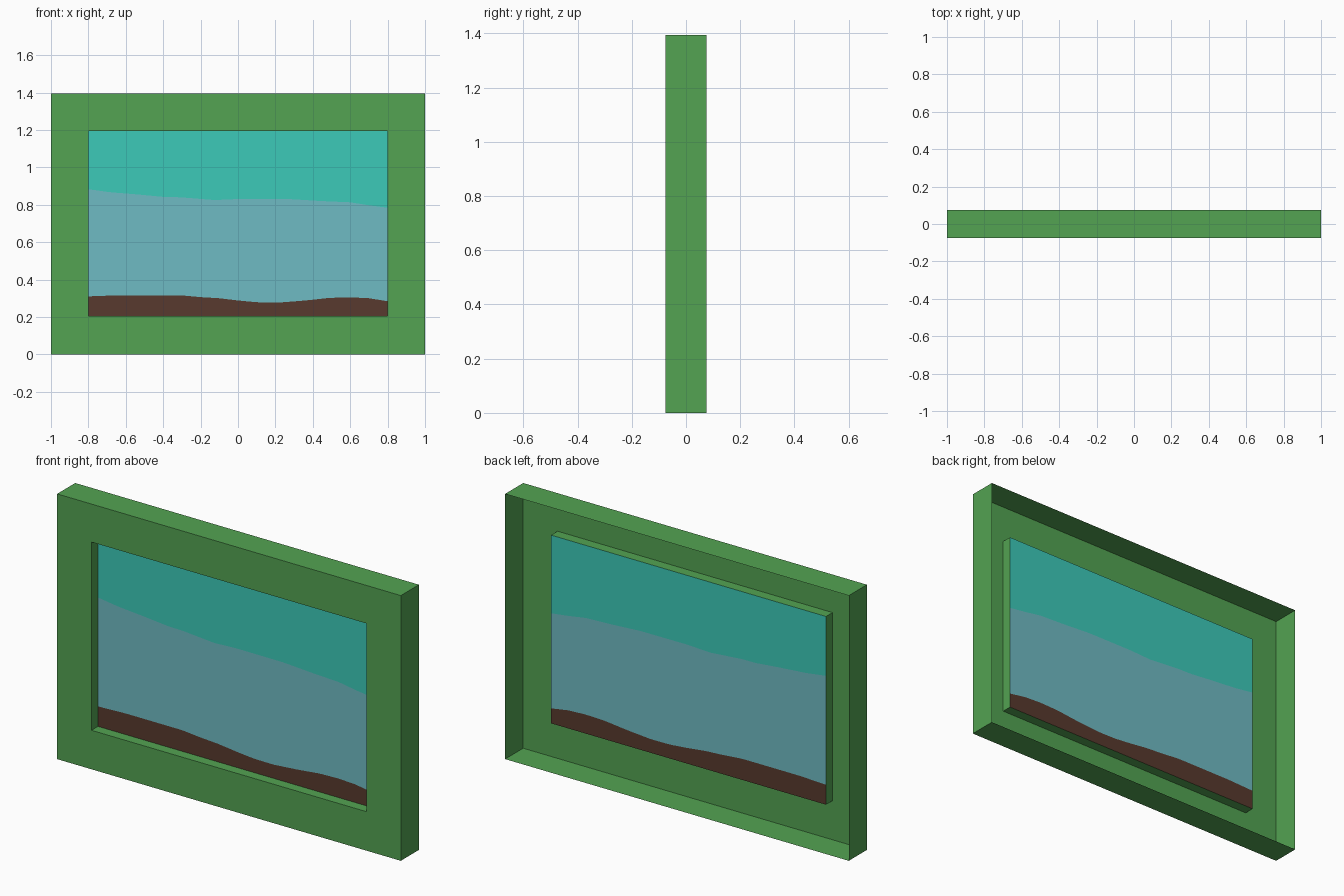
import bpy, bmesh

if "Cube" in bpy.data.objects:
    bpy.data.objects.remove(bpy.data.objects["Cube"])


def material(name, srgb):
    lin = [((c / 255 + 0.055) / 1.055) ** 2.4 for c in srgb]
    m = bpy.data.materials.new(name)
    m.diffuse_color = (*lin, 1)
    m.use_nodes = True
    m.node_tree.nodes["Principled BSDF"].inputs["Base Color"].default_value = m.diffuse_color
    return m


green = material("frame green", (83, 163, 82))
teal = material("sky teal", (60, 202, 185))
blue = material("haze blue", (111, 187, 196))
brown = material("earth brown", (88, 58, 46))


def finish(name, bm, mats):
    me = bpy.data.meshes.new(name)
    bm.to_mesh(me)
    bm.free()
    for m in mats:
        me.materials.append(m)
    ob = bpy.data.objects.new(name, me)
    bpy.context.collection.objects.link(ob)
    return ob


H = 1.395                       # frame height
Z0, Z1 = 0.205, 1.195           # opening
FRONT, BACK, PIC = -0.075, 0.075, -0.021

# Hollow frame: outer walls, front face and recess walls swept as a sheet, open at the back
bm = bmesh.new()


def ring(x, lo, hi, y):
    return [bm.verts.new(p) for p in
            ((-x, y, lo), (x, y, lo), (x, y, hi), (-x, y, hi))]


rings = [ring(1, 0, H, BACK), ring(1, 0, H, FRONT),
         ring(0.8, Z0, Z1, FRONT), ring(0.8, Z0, Z1, PIC)]
for a, b in zip(rings, rings[1:]):
    for i in range(4):
        j = (i + 1) % 4
        bm.faces.new((a[i], b[i], b[j], a[j]))
bm.normal_update()
# front face must look towards -y
if any(f.normal.y > 0.5 for f in bm.faces):
    bmesh.ops.reverse_faces(bm, faces=bm.faces[:])
finish("frame", bm, [green])

# Picture sheet: three bands with wavy borders
ground = [(-.8, .31), (-.64, .316), (-.31, .316), (-.2, .306), (-.1, .3), (.01, .287),
          (.11, .278), (.22, .277), (.36, .288), (.49, .302), (.6, .305), (.7, .3), (.8, .284)]
haze = [(-.8, .883), (-.685, .867), (-.525, .854), (-.39, .841), (-.31, .84), (-.125, .825),
        (.01, .831), (.28, .83), (.44, .82), (.6, .813), (.7, .797), (.8, .784)]


def height(line, x):
    for (xa, za), (xb, zb) in zip(line, line[1:]):
        if x <= xb:
            return za + (zb - za) * (x - xa) / (xb - xa)
    return line[-1][1]


bm = bmesh.new()
cols = []
N = 64
for k in range(N + 1):
    x = -0.8 + 1.6 * k / N
    zs = (Z0, height(ground, x), height(haze, x), Z1)
    cols.append([bm.verts.new((x, PIC, z)) for z in zs])
for a, b in zip(cols, cols[1:]):
    for band in range(3):
        f = bm.faces.new((a[band], b[band], b[band + 1], a[band + 1]))
        f.material_index = band
finish("picture", bm, [brown, blue, teal])
